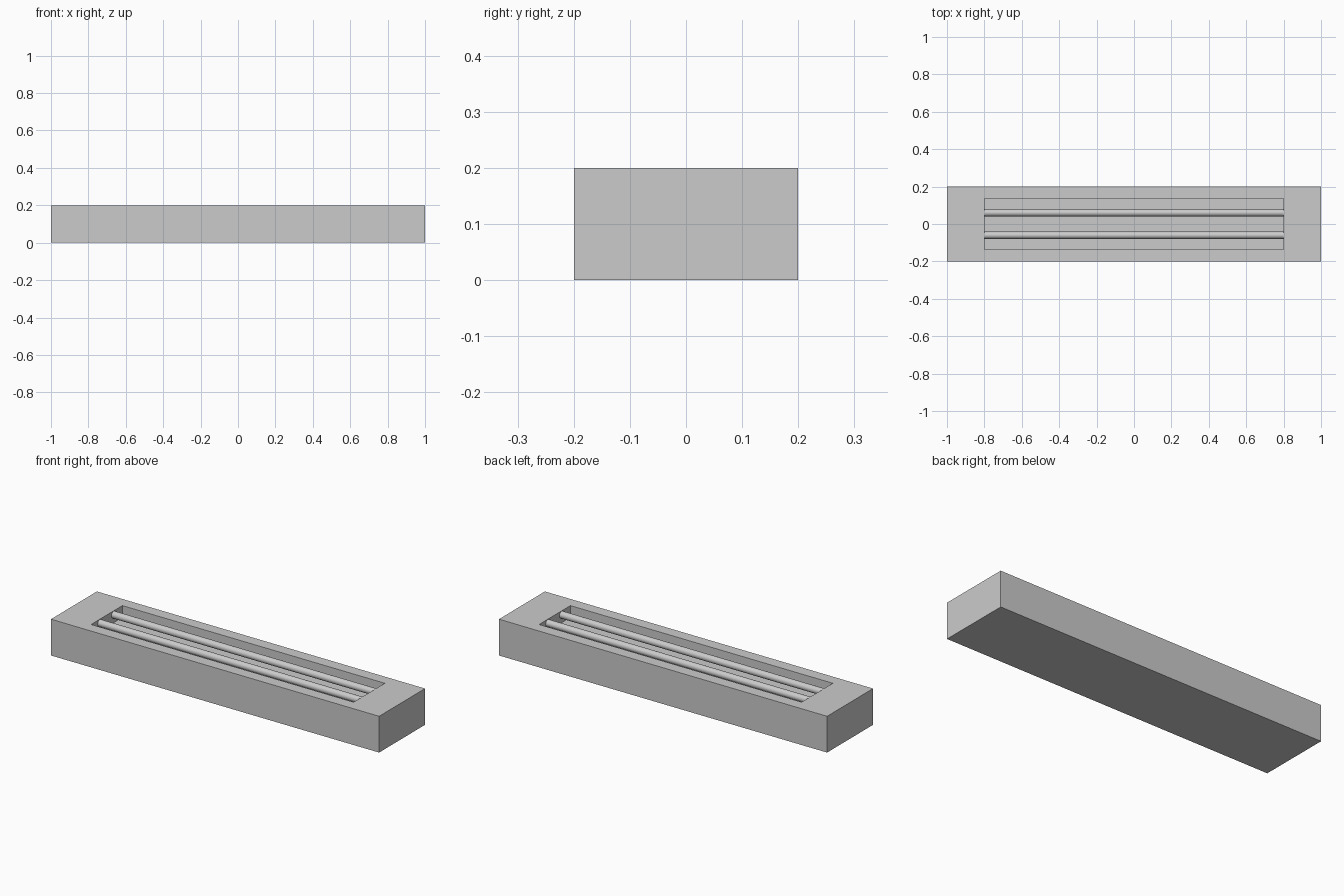
import bpy, bmesh, math

if "Cube" in bpy.data.objects:
    bpy.data.objects.remove(bpy.data.objects["Cube"])

LENGTH, WIDTH, HEIGHT = 2.0, 0.4, 0.2
RECESS_X, RECESS_Y, DEPTH = 0.8, 0.136, 0.065
TUBE_Y, TUBE_Z, TUBE_R = 0.06, 0.179, 0.019

# Grey finish shared by all parts
grey = bpy.data.materials.new("grey_finish")
grey.diffuse_color = (0.57, 0.57, 0.57, 1)
grey.use_nodes = True
grey.node_tree.nodes["Principled BSDF"].inputs["Base Color"].default_value = grey.diffuse_color

# Housing: a box with an inset top face pushed down as a recess
bm = bmesh.new()
bmesh.ops.create_cube(bm, size=1.0)
for v in bm.verts:
    v.co = (v.co.x * LENGTH, v.co.y * WIDTH, (v.co.z + 0.5) * HEIGHT)
bm.normal_update()
top = max(bm.faces, key=lambda f: f.calc_center_median().z)
# inset rim, then recess walls and floor
for z in (HEIGHT, HEIGHT - DEPTH):
    bmesh.ops.inset_individual(bm, faces=[top], thickness=0.01)
    for v in top.verts:
        v.co = (math.copysign(RECESS_X, v.co.x), math.copysign(RECESS_Y, v.co.y), z)
bmesh.ops.recalc_face_normals(bm, faces=bm.faces[:])
mesh = bpy.data.meshes.new("housing")
bm.to_mesh(mesh)
bm.free()
mesh.materials.append(grey)
bpy.context.collection.objects.link(bpy.data.objects.new("housing", mesh))

# Lamp tubes spanning the recess
for name, side in (("front_tube", -1), ("back_tube", 1)):
    bpy.ops.mesh.primitive_cylinder_add(
        vertices=32, radius=TUBE_R, depth=2 * RECESS_X,
        location=(0, side * TUBE_Y, TUBE_Z), rotation=(0, math.pi / 2, 0))
    tube = bpy.context.object
    tube.name = name
    tube.data.materials.append(grey)
    bpy.ops.object.shade_smooth_by_angle()
